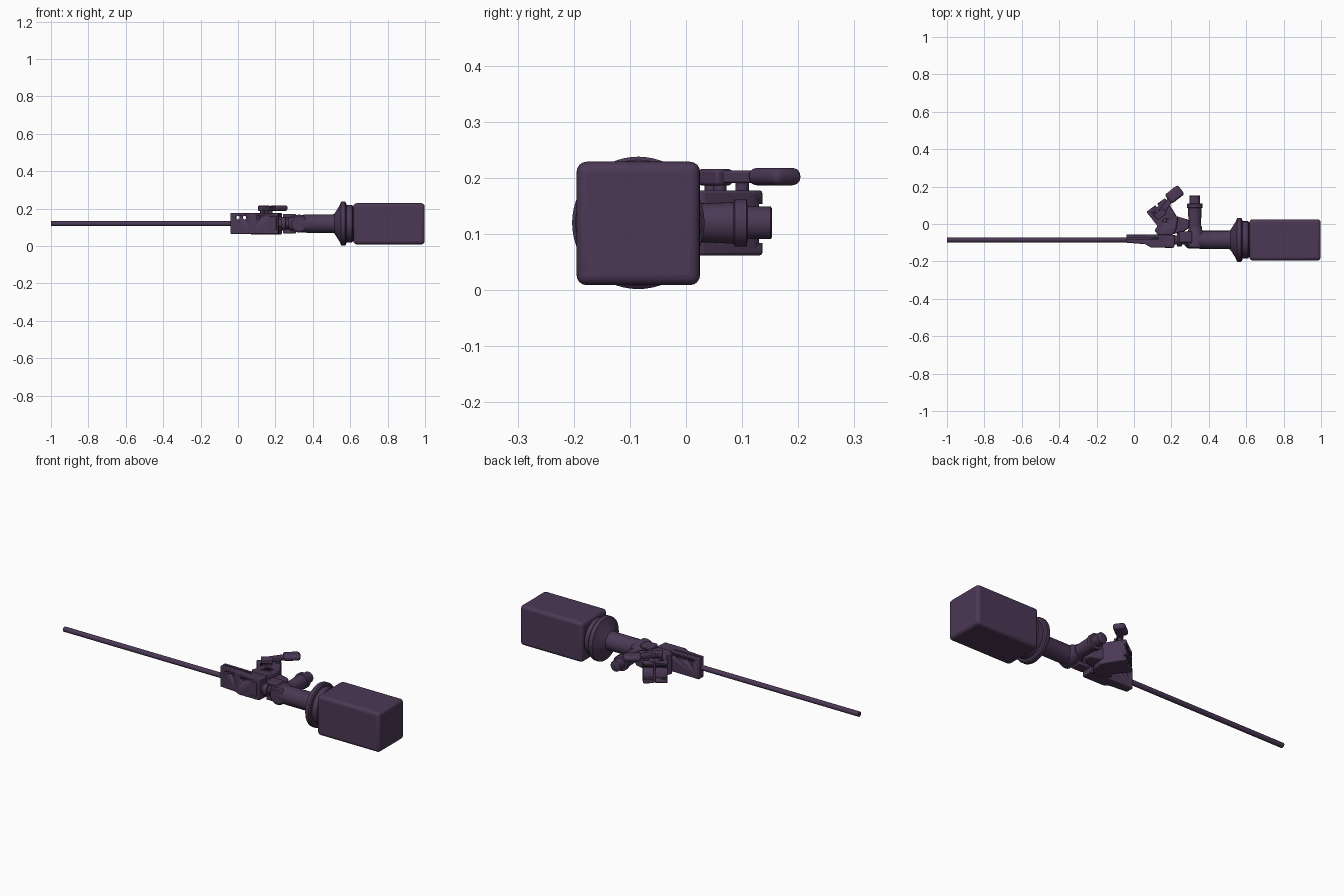
import bpy, bmesh, math
from mathutils import Vector, Matrix

if "Cube" in bpy.data.objects:
    bpy.data.objects.remove(bpy.data.objects["Cube"])

mat = bpy.data.materials.new("dark_plum")
mat.diffuse_color = (0.07, 0.04, 0.09, 1)
mat.use_nodes = True
mat.node_tree.nodes["Principled BSDF"].inputs["Base Color"].default_value = mat.diffuse_color
AY, AZ = -0.085, 0.12          # optical axis


def finish(name, bm, bevel=0, segs=2):
    bmesh.ops.recalc_face_normals(bm, faces=bm.faces)
    me = bpy.data.meshes.new(name)
    bm.to_mesh(me)
    bm.free()
    ob = bpy.data.objects.new(name, me)
    bpy.context.collection.objects.link(ob)
    me.materials.append(mat)
    if bevel:
        m = ob.modifiers.new("bevel", "BEVEL")
        m.width, m.segments, m.limit_method = bevel, segs, "ANGLE"
    bpy.context.view_layer.objects.active = ob
    ob.select_set(True)
    bpy.ops.object.shade_smooth_by_angle(angle=math.radians(35))
    ob.select_set(False)
    return ob


def prism(name, pts, z0, z1, bevel=0, segs=2):
    """Extrude a plan outline (x, y) from z0 to z1."""
    bm = bmesh.new()
    f = bm.faces.new([bm.verts.new((x, y, z0)) for x, y in pts])
    r = bmesh.ops.extrude_face_region(bm, geom=[f])
    bmesh.ops.translate(bm, vec=(0, 0, z1 - z0),
                        verts=[v for v in r["geom"] if isinstance(v, bmesh.types.BMVert)])
    return finish(name, bm, bevel, segs)


def box(name, lo, hi, bevel=0, segs=2):
    return prism(name, [(lo[0], lo[1]), (hi[0], lo[1]), (hi[0], hi[1]), (lo[0], hi[1])],
                 lo[2], hi[2], bevel, segs)


def turned(name, origin, direction, profile, n=40):
    """Lathe (distance, radius) pairs around a direction."""
    rot = Vector((0, 0, 1)).rotation_difference(Vector(direction)).to_matrix().to_4x4()
    bm = bmesh.new()
    rings = [[bm.verts.new((r * math.cos(2 * math.pi * i / n), r * math.sin(2 * math.pi * i / n), d))
              for i in range(n)] for d, r in profile]
    for a, b in zip(rings, rings[1:]):
        for i in range(n):
            bm.faces.new((a[i], a[(i + 1) % n], b[(i + 1) % n], b[i]))
    bm.faces.new(rings[0])
    bm.faces.new(rings[-1])
    bm.transform(Matrix.Translation(origin) @ rot)
    return finish(name, bm)


def cut(ob, cutter):
    cutter.hide_render = True
    cutter.hide_viewport = True
    m = ob.modifiers.new("cut", "BOOLEAN")
    m.operation, m.object, m.solver = "DIFFERENCE", cutter, "EXACT"


def tilted(cx, cy, w, h, deg):
    c, s = math.cos(math.radians(deg)), math.sin(math.radians(deg))
    return [(cx + u * c - v * s, cy + u * s + v * c) for u, v in
            ((-w / 2, -h / 2), (w / 2, -h / 2), (w / 2, h / 2), (-w / 2, h / 2))]


# Long shaft, collars, neck and eyepiece along the axis
turned("shaft", (-1, AY, AZ), (1, 0, 0), [(0, 0.0135), (1.25, 0.0135)], 24)
turned("shaft_collar", (0.2, AY, AZ), (1, 0, 0),
       [(0, 0.024), (0.03, 0.024), (0.031, 0.036), (0.055, 0.036), (0.056, 0.025), (0.1, 0.025)])
turned("neck", (0.27, AY, AZ), (1, 0, 0),
       [(0, 0.028), (0.015, 0.042), (0.1, 0.049), (0.235, 0.049), (0.245, 0.052),
        (0.275, 0.1), (0.281, 0.116), (0.286, 0.118), (0.302, 0.118), (0.308, 0.112),
        (0.31, 0.1), (0.34, 0.1), (0.345, 0.092), (0.38, 0.092)], 56)

# Camera head
box("camera_head", (0.617, -0.195, 0.009), (0.998, 0.025, 0.229), 0.018, 4)

# Hub with side light post
turned("hub", (0.328, -0.13, AZ), (0, 1, 0),
       [(0, 0.04), (0.006, 0.048), (0.08, 0.048), (0.1, 0.036), (0.12, 0.034)])
turned("light_post", (0.325, -0.04, AZ), (0, 1, 0),
       [(0, 0.034), (0.06, 0.034), (0.125, 0.037), (0.127, 0.042), (0.148, 0.042),
        (0.15, 0.029), (0.191, 0.029), (0.193, 0.026)])

# Fixed clamp plate with screw holes
plate = prism("clamp_plate", [(-0.04, -0.1), (0.06, -0.108), (0.09, -0.125), (0.215, -0.125),
                              (0.22, -0.058), (-0.04, -0.055)], 0.065, 0.178, 0.004)
cut(plate, box("slot_cutter", (-0.06, -0.081, 0.166), (0.13, -0.075, 0.2)))
for i, x in enumerate((0.0, 0.035, 0.11)):
    cut(plate, turned(f"hole_cutter_{i}", (x, -0.2, 0.152), (0, 1, 0), [(0, 0.009), (0.3, 0.009)], 20))
box("front_latch", (0.165, -0.129, 0.085), (0.205, -0.12, 0.16), 0.003)

# Swung-out handle block with grooves and pin holes
block = prism("handle_block", [(0.066, 0.065), (0.165, 0.138), (0.182, 0.118), (0.235, 0.03),
                               (0.225, -0.03), (0.205, -0.06), (0.13, -0.06), (0.11, -0.035),
                               (0.125, -0.01)], 0.062, 0.178, 0.005)
for i, z in enumerate((0.088, 0.15)):
    cut(block, prism(f"groove_cutter_{i}", tilted(0.115, 0.105, 0.18, 0.025, 36), z - 0.004, z + 0.004))
cut(block, prism("upright_groove_cutter", tilted(0.118, 0.106, 0.012, 0.03, 36), 0.05, 0.2))
for i, (x, y) in enumerate(((0.115, 0.05), (0.165, 0.02))):
    cut(block, turned(f"pin_cutter_{i}", (x, y, 0.16), (0, 0, 1), [(0, 0.01), (0.04, 0.01)], 20))

# Link between the handle block and the hub
prism("hub_link", [(0.2, -0.055), (0.215, 0.045), (0.25, 0.035), (0.295, 0.022),
                   (0.295, -0.02), (0.26, -0.045)], 0.085, 0.155, 0.008)
for i, z in enumerate((0.068, 0.152)):
    prism(f"link_ear_{i}", tilted(0.275, -0.07, 0.07, 0.06, 0), z, z + 0.02, 0.005)

# Thumb lever with hinge and rounded pad
prism("lever_hinge", tilted(0.14, 0.052, 0.06, 0.035, 36), 0.187, 0.216, 0.005)
prism("lever_arm", tilted(0.172, 0.1, 0.032, 0.125, -36), 0.191, 0.213, 0.004)
prism("thumb_pad", tilted(0.217, 0.158, 0.088, 0.062, 38), 0.187, 0.218, 0.014, 4)
for i, (x, y) in enumerate(((0.13, 0.045), (0.152, 0.06), (0.172, 0.1))):
    turned(f"lever_pin_{i}", (x, y, 0.17), (0, 0, 1), [(0, 0.012), (0.03, 0.012)], 20)
